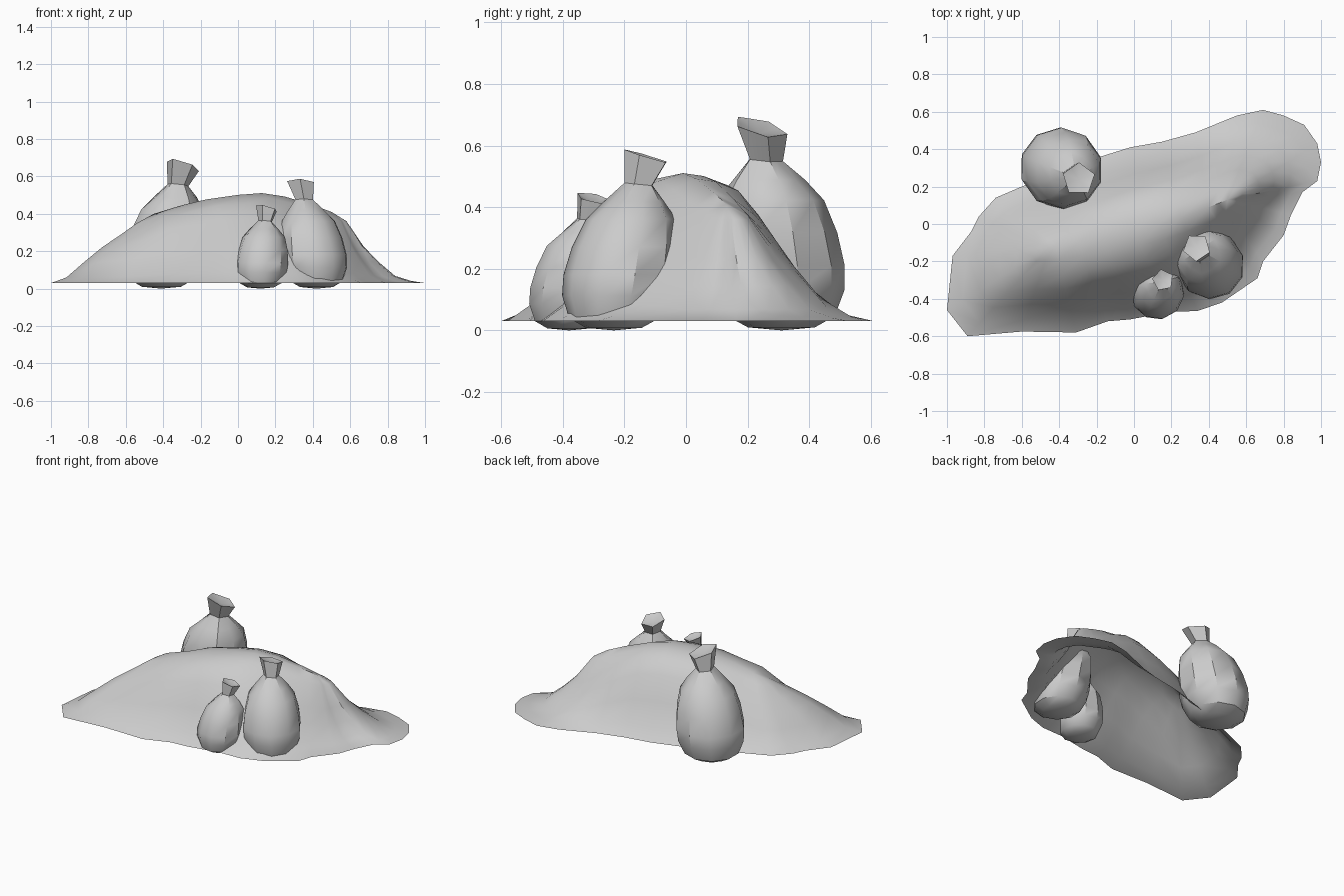
import bpy, bmesh, math

if "Cube" in bpy.data.objects:
    bpy.data.objects.remove(bpy.data.objects["Cube"])

def finish(name, bm, angle):
    bmesh.ops.remove_doubles(bm, verts=bm.verts, dist=0.0005)
    bmesh.ops.recalc_face_normals(bm, faces=bm.faces)
    mesh = bpy.data.meshes.new(name)
    bm.to_mesh(mesh)
    bm.free()
    ob = bpy.data.objects.new(name, mesh)
    bpy.context.collection.objects.link(ob)
    bpy.ops.object.select_all(action='DESELECT')
    ob.select_set(True)
    bpy.context.view_layer.objects.active = ob
    bpy.ops.object.shade_smooth_by_angle(angle=math.radians(angle))
    return ob

def bridge(bm, a, b):
    n = len(a)
    for i in range(n):
        j = (i + 1) % n
        bm.faces.new((a[i], a[j], b[j], b[i]))

def smooth(t):
    t = max(0.0, min(1.0, t))
    return t * t * (3 - 2 * t)

# Mound: open shell lofted from a ragged outline up to a curved ridge
front = [(-1, -.46), (-.89, -.6), (-.6, -.575), (-.31, -.58), (-.14, -.52), (-.02, -.51),
         (.19, -.47), (.34, -.465), (.47, -.42), (.66, -.29), (.69, -.2), (.8, -.06),
         (.84, .05), (.9, .17), (.98, .23), (1, .33)]
back = [(-.97, -.17), (-.87, -.04), (-.83, .04), (-.74, .14), (-.6, .2), (-.4, .28),
        (-.18, .36), (-.02, .41), (.15, .44), (.33, .49), (.44, .535), (.55, .58),
        (.69, .61), (.8, .58), (.91, .53), (.98, .43)]
ridge = [(-.45, -.12, .40), (-.22, -.09, .47), (.1, -.02, .515), (.3, .05, .485), (.5, .13, .41)]
steps = [0, .15, .32, .5, .66, .84, 1]
side = [0, .13, .44, .75, .92, .98, 1]
left = [0, .08, .30, .52, .68, .87, 1]
right = [0, .03, .10, .30, .52, .87, 1]
BASE = .03

def ridge_at(x):
    x = max(ridge[0][0], min(ridge[-1][0], x))
    for p, q in zip(ridge, ridge[1:]):
        if x <= q[0]:
            f = (x - p[0]) / (q[0] - p[0])
            return [a + (b - a) * f for a, b in zip(p, q)]

spine = [ridge_at(.4 * (f[0] + b[0])) for f, b in zip(front, back)]
outline = front + back[::-1]
targets = spine + spine[::-1]
bm = bmesh.new()
rings = []
for k, t in enumerate(steps):
    ring = []
    for (x, y), (sx, sy, sz) in zip(outline, targets):
        wr, wl = smooth((x - .1) / .7), smooth((-x - .3) / .5)
        h = side[k] * (1 - wr - wl) + right[k] * wr + left[k] * wl
        ring.append(bm.verts.new((x + (sx - x) * t, y + (sy - y) * t, BASE + (sz - BASE) * h)))
    rings.append(ring)
for a, b in zip(rings, rings[1:]):
    bridge(bm, a, b)
finish("mound", bm, 40)

# Sacks: ten-sided bellies tied into five-sided necks with slanted mouths
# profile rows: height fraction, radius fraction, roundness (1 = ten-sided, 0 = five-sided)
profile = [(.015, .50, 1), (.07, .80, 1), (.20, .97, 1), (.32, 1.0, 1), (.48, .94, 1),
           (.64, .80, 1), (.74, .56, .6), (.84, .27, 0), (1, .41, 0)]

def sack(name, base, mouth, height, radius, slant, spin):
    bm = bmesh.new()
    n = 10
    rows = []
    for hf, rf, rnd in profile:
        lean = hf ** 1.5
        cx = base[0] + (mouth[0] - base[0]) * lean
        cy = base[1] + (mouth[1] - base[1]) * lean
        amount = smooth((hf - .74) / .26)
        row = []
        for i in range(n):
            a = spin + i * 2 * math.pi / n
            flat = math.cos(math.pi / 5) if i % 2 else 1
            r = radius * rf * (rnd + (1 - rnd) * flat)
            dx, dy = r * math.cos(a), r * math.sin(a)
            z = hf * height + amount * (slant[0] * dx + slant[1] * dy)
            row.append(bm.verts.new((cx + dx, cy + dy, z)))
        rows.append(row)
    for a, b in zip(rows, rows[1:]):
        bridge(bm, a, b)
    bottom = bm.verts.new((base[0], base[1], 0))
    pit = bm.verts.new((mouth[0], mouth[1], height - .02))
    for row, tip in ((rows[0], bottom), (rows[-1], pit)):
        for i in range(n):
            bm.faces.new((row[i], row[(i + 1) % n], tip))
    finish(name, bm, 35)

sack("large_sack", (-.41, .31), (-.295, .24), .66, .218, (-.3, -.25), .3)
sack("medium_sack", (.42, -.235), (.335, -.125), .565, .183, (-.05, -.3), .9)
sack("small_sack", (.12, -.38), (.155, -.3), .43, .143, (-.25, -.2), .5)
